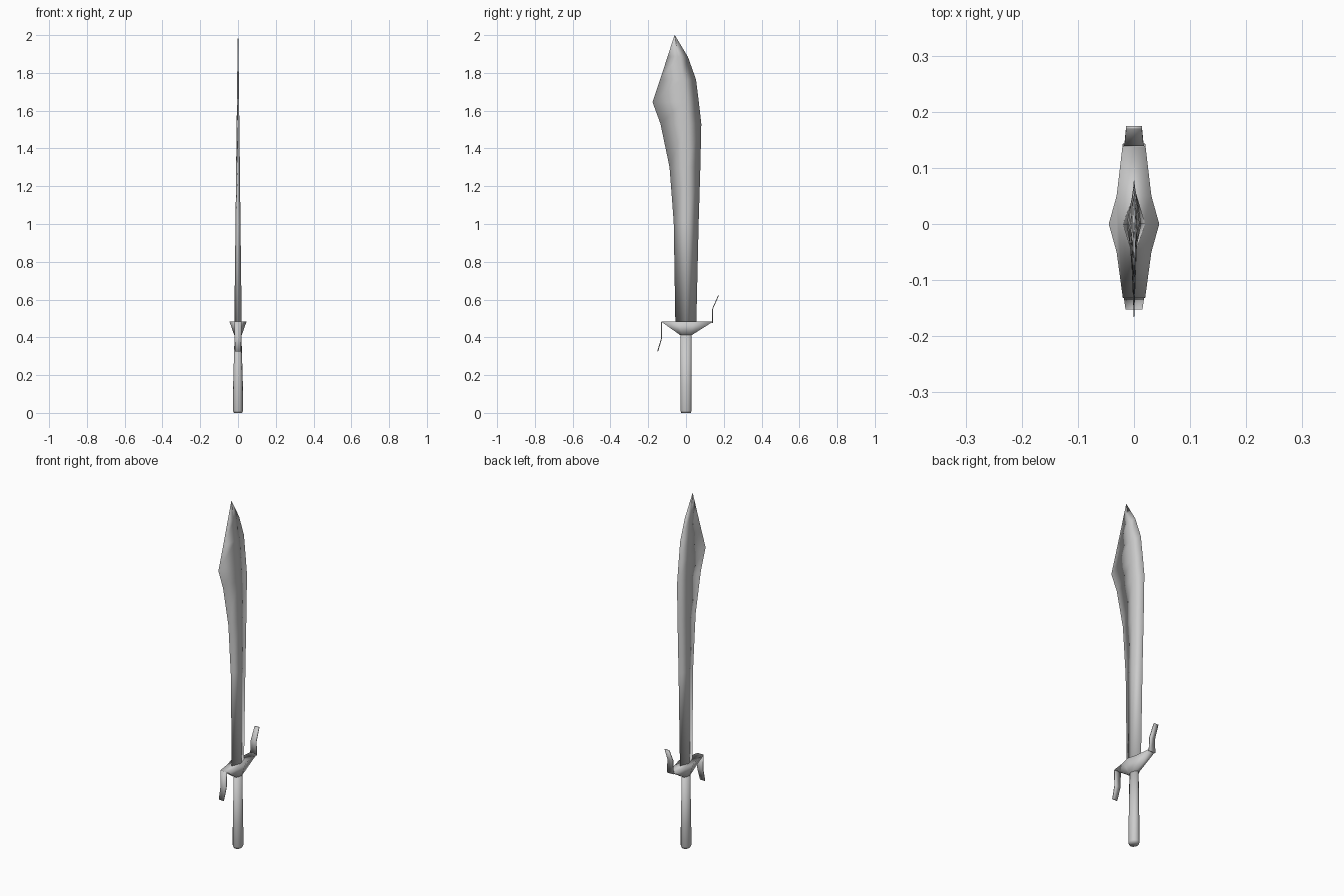
import bpy, bmesh, math

if "Cube" in bpy.data.objects:
    bpy.data.objects.remove(bpy.data.objects["Cube"])

steel = bpy.data.materials.new("dark_steel")
steel.diffuse_color = (0.56, 0.56, 0.56, 1)
steel.use_nodes = True
steel.node_tree.nodes["Principled BSDF"].inputs["Base Color"].default_value = steel.diffuse_color


def finish(name, bm):
    """Smooth shading throughout, as the edges of the sword read soft."""
    bmesh.ops.recalc_face_normals(bm, faces=bm.faces)
    me = bpy.data.meshes.new(name)
    bm.to_mesh(me)
    bm.free()
    me.materials.append(steel)
    ob = bpy.data.objects.new(name, me)
    bpy.context.collection.objects.link(ob)
    for p in me.polygons:
        p.use_smooth = True
    return ob


def loft(name, rings):
    """Skin closed rings of equal length and cap both ends."""
    bm = bmesh.new()
    vs = [[bm.verts.new(p) for p in r] for r in rings]
    n = len(rings[0])
    for a, b in zip(vs, vs[1:]):
        for i in range(n):
            j = (i + 1) % n
            bm.faces.new((a[i], a[j], b[j], b[i]))
    bm.faces.new(vs[0])
    bm.faces.new(vs[-1])
    return finish(name, bm)


def oval(rx, ry, z, n=12):
    return [(rx * math.cos(2 * math.pi * i / n),
             ry * math.sin(2 * math.pi * i / n), z) for i in range(n)]


# Blade: diamond sections (z, edge y, back y, ridge y, half thickness)
sections = [
    (0.45, -0.056, 0.054, 0.0, 0.020),
    (1.01, -0.065, 0.067, 0.0, 0.013),
    (1.30, -0.087, 0.076, 0.0, 0.010),
    (1.53, -0.135, 0.081, -0.005, 0.007),
    (1.645, -0.177, 0.068, -0.012, 0.006),
    (1.765, -0.137, 0.053, -0.025, 0.0045),
    (1.885, -0.098, 0.010, -0.042, 0.003),
    (2.0, -0.061, -0.059, -0.060, 0.001),
]
loft("blade", [[(0, e, z), (t, r, z), (0, b, z), (-t, r, z)]
               for z, e, b, r, t in sections])

# Handle: oval grip, flaring towards a rounded butt
loft("handle", [oval(0.022, 0.025, 0), oval(0.027, 0.030, 0.012),
                oval(0.026, 0.030, 0.14), oval(0.018, 0.029, 0.42)])

# Guard: flat-topped wedge narrowing down to the handle
half_top = [(0.020, -0.131), (0.031, -0.05), (0.045, 0.0), (0.031, 0.05), (0.020, 0.143)]
half_low = [(0.010, -0.031), (0.017, -0.018), (0.020, 0.0), (0.017, 0.018), (0.010, 0.031)]


def mirrored(half, z):
    return [(x, y, z) for x, y in half] + [(-x, y, z) for x, y in reversed(half)]


loft("guard", [mirrored(half_low, 0.412), mirrored(half_top, 0.483)])


# Guard prongs: thin bent bars, one up and one down (half width, y, z)
def prong(name, path, t=0.0025):
    loft(name, [[(-w, y - t, z), (w, y - t, z), (w, y + t, z), (-w, y + t, z)]
                for w, y, z in path])


prong("upper_prong", [(0.020, 0.1405, 0.475), (0.017, 0.1415, 0.553), (0.014, 0.172, 0.622)])
prong("lower_prong", [(0.020, -0.1285, 0.482), (0.018, -0.130, 0.393), (0.015, -0.150, 0.325)])
